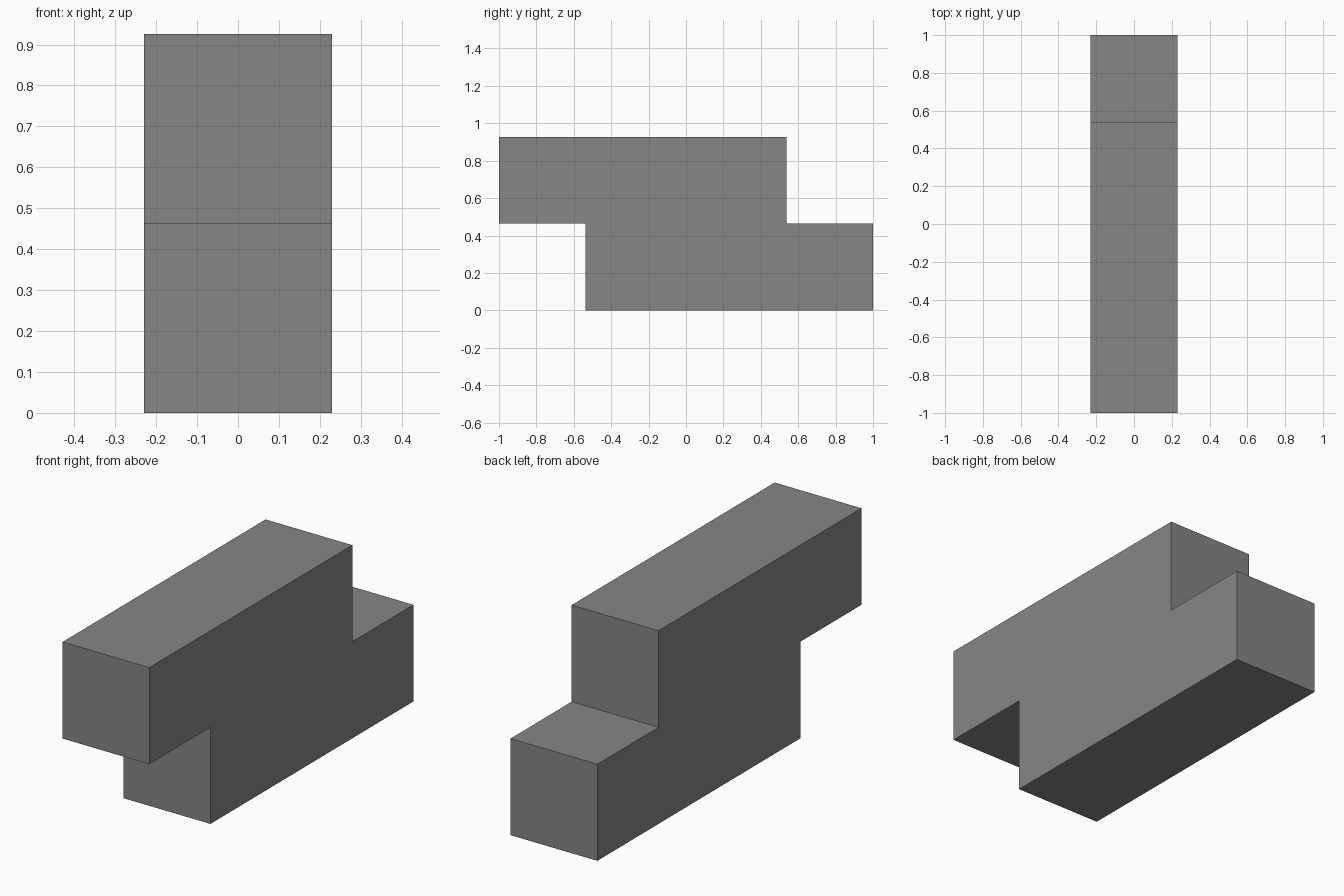
import bpy
import bmesh

cube = bpy.data.objects.get("Cube")
if cube:
    bpy.data.objects.remove(cube, do_unlink=True)

# Plain grey material
GREY = (0.24, 0.24, 0.24, 1.0)
grey = bpy.data.materials.new("Grey")
grey.use_nodes = True
grey.diffuse_color = GREY
grey.node_tree.nodes["Principled BSDF"].inputs["Base Color"].default_value = GREY

# Stepped side outline: half of it, completed by a half turn about the centre
HALF_WIDTH, STEP, INSET = 0.23, 0.463, 0.537
half = [(-INSET, 0), (1, 0), (1, STEP), (INSET, STEP)]
outline = half + [(-y, 2 * STEP - z) for y, z in half]

# Extrude the outline across the width
bm = bmesh.new()
side = bm.faces.new([bm.verts.new((-HALF_WIDTH, y, z)) for y, z in outline])
extruded = bmesh.ops.extrude_face_region(bm, geom=[side], use_keep_orig=True)
moved = [v for v in extruded["geom"] if isinstance(v, bmesh.types.BMVert)]
bmesh.ops.translate(bm, verts=moved, vec=(2 * HALF_WIDTH, 0, 0))
bmesh.ops.recalc_face_normals(bm, faces=bm.faces)

mesh = bpy.data.meshes.new("stepped_block")
bm.to_mesh(mesh)
bm.free()
mesh.materials.append(grey)
block = bpy.data.objects.new("stepped_block", mesh)
bpy.context.collection.objects.link(block)
